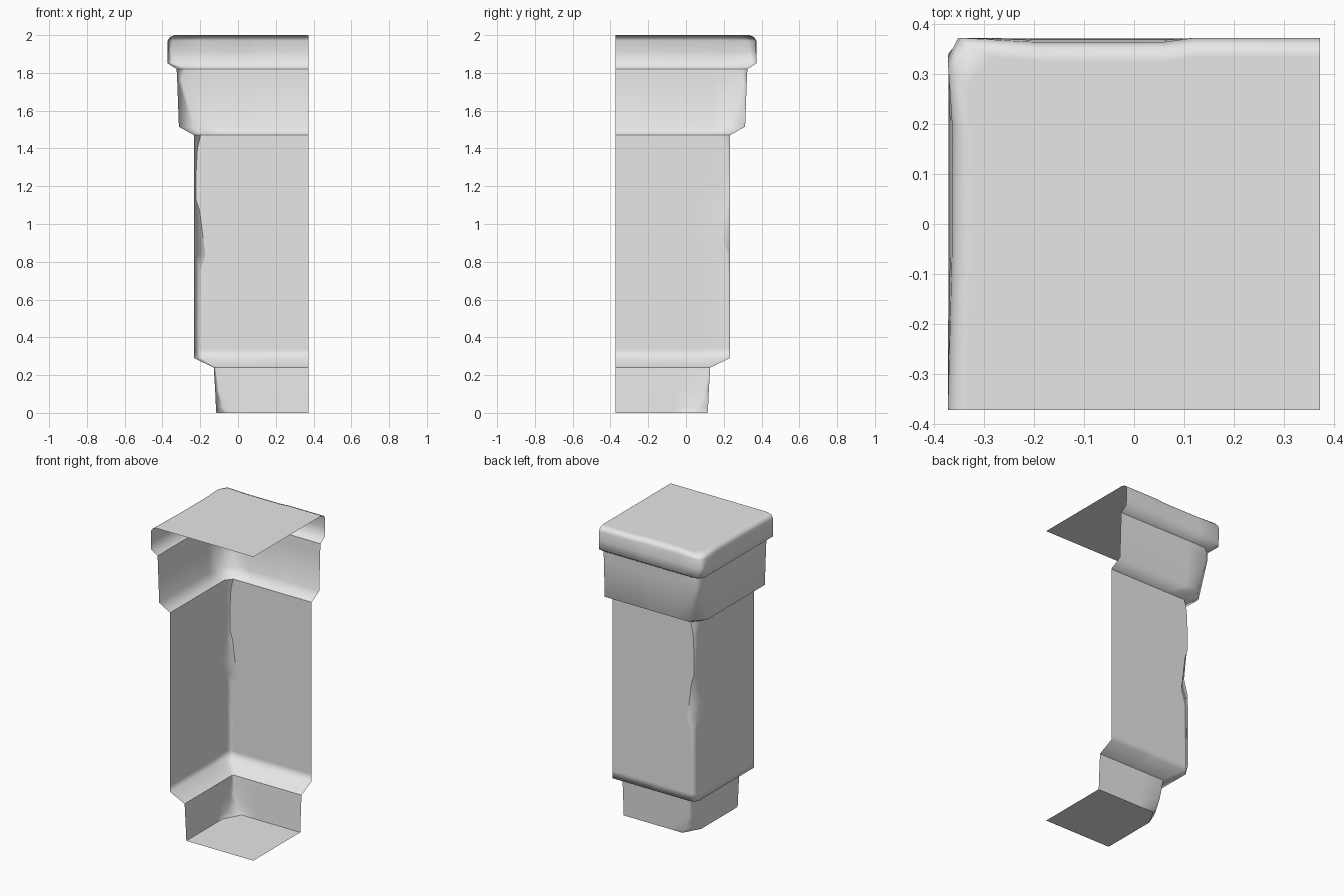
import bpy
import bmesh

if "Cube" in bpy.data.objects:
    bpy.data.objects.remove(bpy.data.objects["Cube"], do_unlink=True)

stone = bpy.data.materials.new("grey_stone")
stone.use_nodes = True
stone.diffuse_color = (0.8, 0.8, 0.8, 1)
stone.node_tree.nodes["Principled BSDF"].inputs["Base Color"].default_value = (0.8, 0.8, 0.8, 1)

OPEN = 0.373   # open ends of the two walls
SUPPORT = 0.17  # distance of the support columns from the corner


def section(bm, z, r, a, b, nick=0.0):
    """L-shaped row: back wall, chipped corner (a along back, b along side), side wall."""
    pts = [(OPEN, r), (0.12, r), (0.06, r - nick), (SUPPORT - r, r - nick),
           (a - r, r), (-r, r - b),
           (-r + nick, r - SUPPORT), (-r + nick, -0.06), (-r, -OPEN)]
    return [bm.verts.new((x, y, z)) for x, y in pts]


def wall_part(name, rows, sharp_corner=False, floor=False, lid=False):
    bm = bmesh.new()
    rings = [section(bm, *row) for row in rows]
    for low, high in zip(rings, rings[1:]):
        for i in range(len(low) - 1):
            bm.faces.new((low[i], low[i + 1], high[i + 1], high[i]))
        if sharp_corner:
            bm.edges.get((low[4], high[4])).smooth = False
    # closing plates reach the open outer corner
    for wanted, ring, z in ((floor, rings[0], rows[0][0]), (lid, rings[-1], rows[-1][0])):
        if wanted:
            tip = bm.verts.new((OPEN, -OPEN, z))
            plate = bm.faces.new(ring + [tip])
            plate.normal_update()
            if (plate.normal.z > 0) != lid:
                plate.normal_flip()
            if floor:
                for e in plate.edges:
                    e.smooth = False
    for f in bm.faces:
        f.smooth = True
    bm.normal_update()
    mesh = bpy.data.meshes.new(name)
    bm.to_mesh(mesh)
    bm.free()
    mesh.materials.append(stone)
    obj = bpy.data.objects.new(name, mesh)
    bpy.context.collection.objects.link(obj)
    mod = obj.modifiers.new("even_shading", 'WEIGHTED_NORMAL')
    mod.keep_sharp = True
    return obj


# Rows: height, wall distance, chip on back wall, chip on side wall, edge wear
wall_part("base", [
    (0.0, 0.115, 0.06, 0.11),
    (0.03, 0.117, 0.04, 0.07),
    (0.12, 0.121, 0.02, 0.03),
    (0.24, 0.128, 0.01, 0.01),
], floor=True)

wall_part("shaft", [
    (0.24, 0.128, 0.01, 0.01),
    (0.29, 0.233, 0.03, 0.03),
    (0.34, 0.233, 0.03, 0.01),
    (0.75, 0.233, 0.035, 0.01),
    (0.84, 0.233, 0.062, 0.015),
    (0.95, 0.233, 0.045, 0.045),
    (1.07, 0.233, 0.03, 0.03),
    (1.13, 0.233, 0.01, 0.02),
    (1.25, 0.233, 0.01, 0.012),
    (1.40, 0.233, 0.018, 0.025),
    (1.47, 0.233, 0.035, 0.045),
], sharp_corner=True)

wall_part("collar", [
    (1.47, 0.233, 0.035, 0.045),
    (1.515, 0.313, 0.08, 0.085),
    (1.76, 0.322, 0.025, 0.02),
    (1.82, 0.325, 0.05, 0.03),
])

wall_part("cap", [
    (1.82, 0.325, 0.05, 0.03),
    (1.85, 0.372, 0.025, 0.03),
    (1.91, 0.373, 0.02, 0.04, 0.004),
    (1.97, 0.373, 0.025, 0.05, 0.008),
    (1.99, 0.36, 0.03, 0.055, 0.008),
    (2.0, 0.335, 0.05, 0.06, 0.01),
], lid=True)
